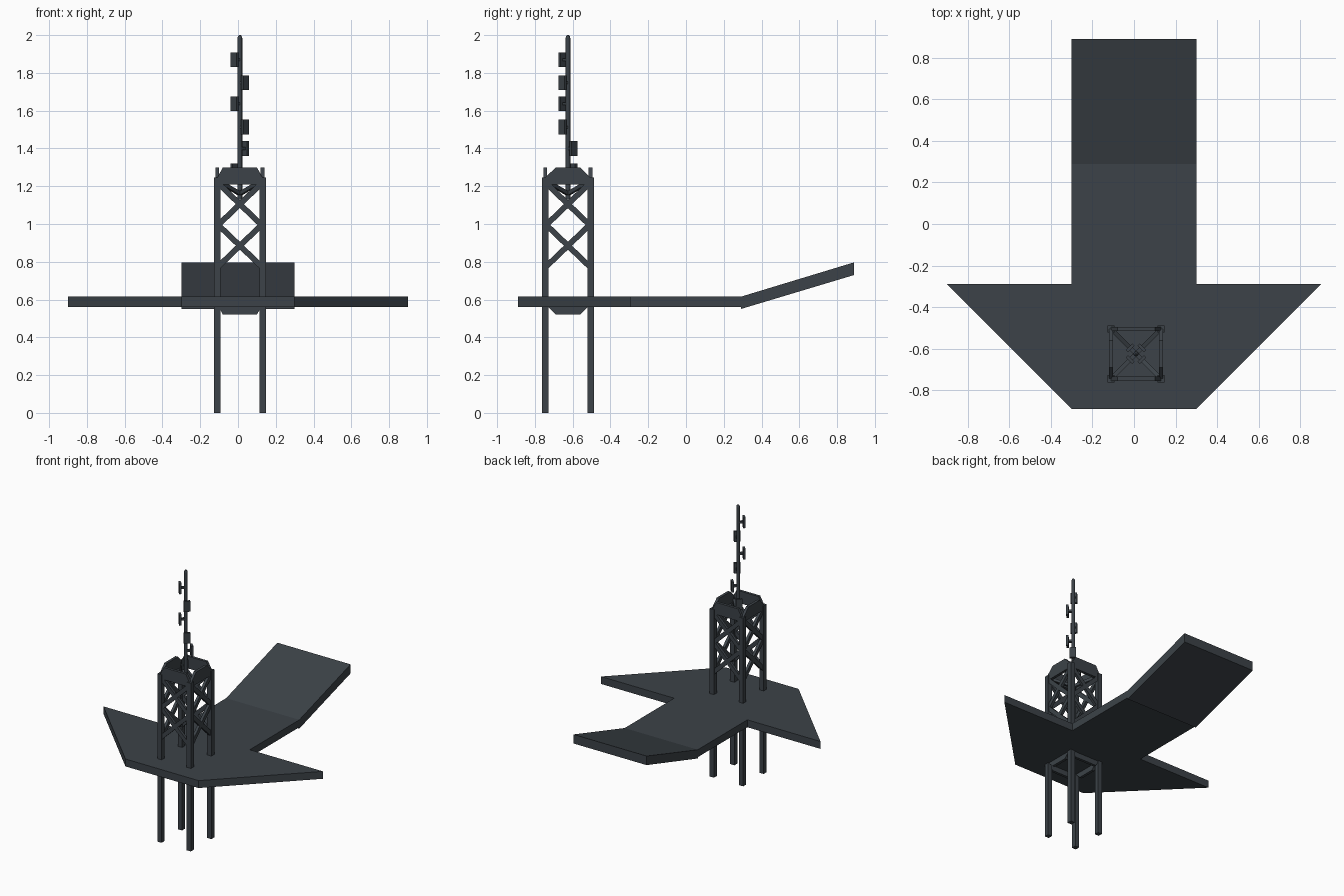
import bpy, bmesh, math
from mathutils import Vector

if "Cube" in bpy.data.objects:
    bpy.data.objects.remove(bpy.data.objects["Cube"])

steel = bpy.data.materials.new("dark slate steel")
steel.diffuse_color = (0.045, 0.055, 0.065, 1)
steel.use_nodes = True
steel.node_tree.nodes["Principled BSDF"].inputs["Base Color"].default_value = steel.diffuse_color
CX, CY = 0.01, -0.625   # tower centre
R = 0.12                # leg centre offset


def finish(name, bm):
    bmesh.ops.recalc_face_normals(bm, faces=bm.faces)
    me = bpy.data.meshes.new(name)
    bm.to_mesh(me)
    bm.free()
    me.materials.append(steel)
    ob = bpy.data.objects.new(name, me)
    bpy.context.collection.objects.link(ob)
    return ob


def prism(name, pts, offset):
    """Extrude a closed 3D outline along an offset vector."""
    bm = bmesh.new()
    f = bm.faces.new([bm.verts.new(p) for p in pts])
    ext = bmesh.ops.extrude_face_region(bm, geom=[f])
    bmesh.ops.translate(bm, vec=offset,
                        verts=[v for v in ext["geom"] if isinstance(v, bmesh.types.BMVert)])
    return finish(name, bm)


def bar(name, a, b, w, d, side):
    """Box beam from a to b, w wide along side, d deep."""
    a, b = Vector(a), Vector(b)
    axis = (b - a).normalized()
    s = Vector(side).normalized()
    t = axis.cross(s).normalized()
    s, t = s * w / 2, t * d / 2
    return prism(name, [a + s + t, a - s + t, a - s - t, a + s - t], b - a)


# Arrow-shaped deck and raised tail ramp
outline = [(-0.9, -0.29), (-0.3, -0.89), (0.3, -0.89), (0.9, -0.29),
           (0.3, -0.29), (0.3, 0.29), (-0.3, 0.29), (-0.3, -0.29)]
prism("deck", [(x, y, 0.56) for x, y in outline], (0, 0, 0.055))
prism("tail_ramp", [(-0.3, 0.29, 0.55), (-0.3, 0.29, 0.615),
                    (-0.3, 0.89, 0.797), (-0.3, 0.89, 0.73)], (0.6, 0, 0))

# Four legs
for sx in (-1, 1):
    for sy in (-1, 1):
        x, y = CX + sx * R, CY + sy * R
        bar("leg", (x, y, 0), (x, y, 1.245), 0.034, 0.034, (1, 0, 0))

# Cross braces and gusset plates on each side of the tower
for k in range(4):
    ang = k * math.pi / 2
    n = Vector((round(math.cos(ang)), round(math.sin(ang)), 0))
    u = Vector((-n.y, n.x, 0))
    c = Vector((CX, CY, 0)) + n * R

    def at(s, z):
        return c + u * s + Vector((0, 0, z))

    for z in (0.78, 1.0):
        for s in (-1, 1):
            bar("cross_brace", at(-s * R, z - 0.01), at(s * R, z + 0.22), 0.02, 0.03, n)
    narrow = 0.065 if n.x else 0.09
    for zw, zm, zn in ((1.21, 1.245, 1.30), (0.61, 0.575, 0.52)):
        pts = [at(s, z) - n * 0.01 for s, z in
               ((-R, zw), (-R, zm), (-narrow, zn), (narrow, zn), (R, zm), (R, zw))]
        prism("gusset_plate", pts, n * 0.02)

# Diagonal struts holding the mast foot
for sx in (-1, 1):
    for sy in (-1, 1):
        bar("mast_strut", (CX, CY, 1.16), (CX + sx * R, CY + sy * R, 1.23),
            0.02, 0.02, (sx, -sy, 0))

# Round mast with a domed tip
bm = bmesh.new()
rings = []
for r, z in ((0.0125, 1.13), (0.0125, 1.985), (0.009, 1.996), (0.004, 2.0)):
    rings.append([bm.verts.new((CX + r * math.cos(i * math.pi / 6),
                                CY + r * math.sin(i * math.pi / 6), z)) for i in range(12)])
for lo, hi in zip(rings, rings[1:]):
    for i in range(12):
        bm.faces.new((lo[i], lo[(i + 1) % 12], hi[(i + 1) % 12], hi[i]))
bm.faces.new(rings[0])
bm.faces.new(rings[-1])
finish("mast", bm)

# Antenna panels set diagonally around the mast
for z, sx, sy in ((1.87, -1, -1), (1.748, 1, -1), (1.637, -1, -1),
                  (1.513, 1, -1), (1.40, 1, 1), (1.28, -1, 1)):
    d = Vector((sx, sy, 0)).normalized()
    p = Vector((CX, CY, z))
    h = Vector((0, 0, 0.039))
    q = p + d * 0.04
    bar("antenna_panel", q - h, q + h, 0.016, 0.044, d)
    bar("panel_bracket", p, q, 0.014, 0.02, (0, 0, 1))
